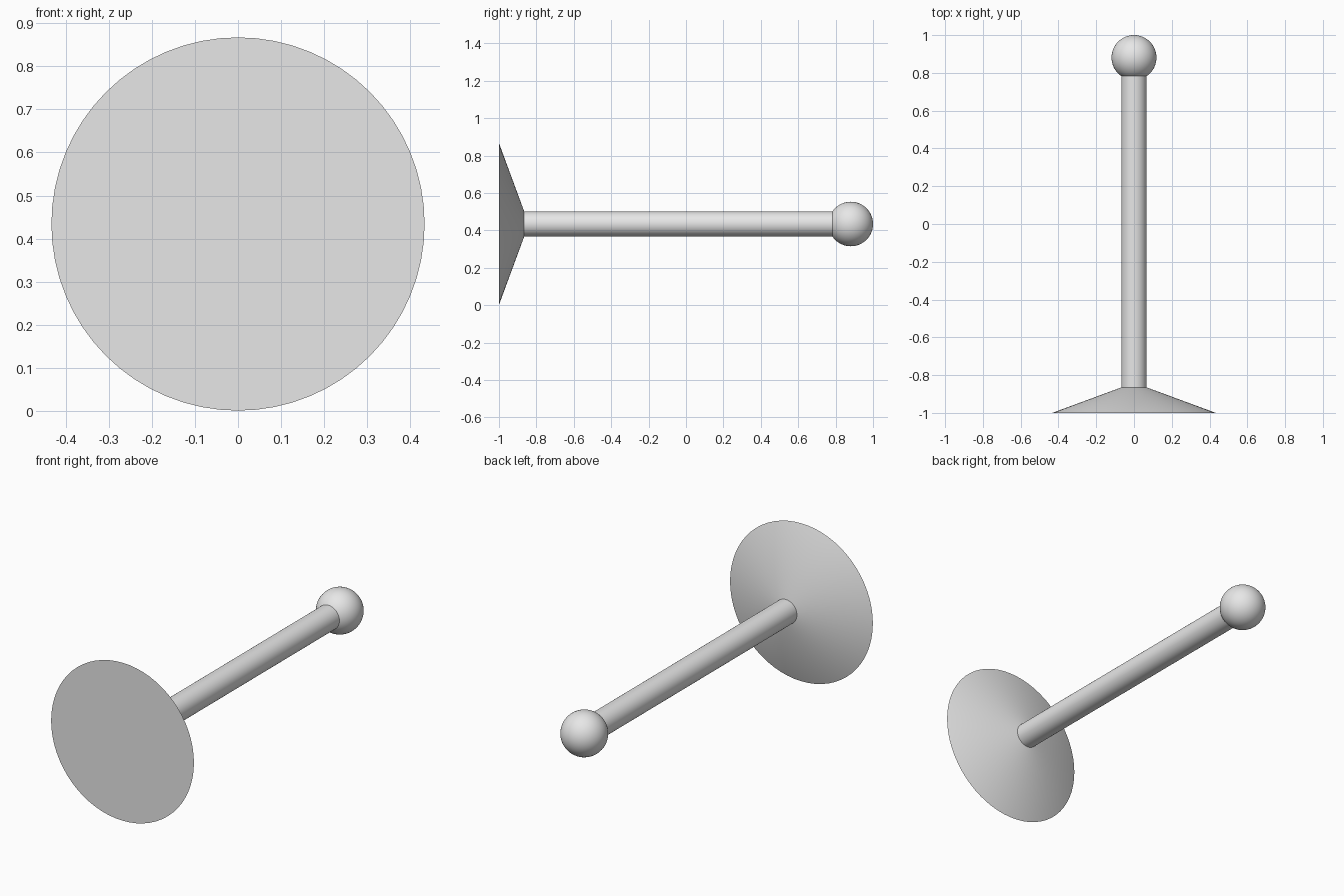
import bpy
import math

default = bpy.data.objects.get("Cube")
if default:
    bpy.data.objects.remove(default, do_unlink=True)

AXIS_Z = 0.434          # height of the common axis
ROD_R = 0.067
BASE_R = 0.433
BALL_R = 0.119

grey = bpy.data.materials.new("light grey")
grey.use_nodes = True
grey.diffuse_color = (0.8, 0.8, 0.8, 1)
grey.node_tree.nodes["Principled BSDF"].inputs["Base Color"].default_value = (0.8, 0.8, 0.8, 1)


def finish(name):
    obj = bpy.context.object
    obj.name = name
    obj.data.materials.append(grey)
    bpy.ops.object.shade_smooth_by_angle(angle=math.radians(30))


def tapered(name, y0, r0, y1, r1):
    """Round solid along y from radius r0 at y0 to radius r1 at y1."""
    bpy.ops.mesh.primitive_cone_add(
        vertices=64, radius1=r0, radius2=r1, depth=y1 - y0,
        location=(0, (y0 + y1) / 2, AXIS_Z), rotation=(-math.pi / 2, 0, 0))
    finish(name)


# Flared base with a flat front
tapered("flared_base", -1, BASE_R, -0.865, ROD_R)

# Straight rod, sunk slightly into the ball
tapered("rod", -0.865, ROD_R, 0.785, ROD_R)

# Ball at the end of the rod
bpy.ops.mesh.primitive_uv_sphere_add(
    segments=64, ring_count=32, radius=BALL_R,
    location=(0, 1 - BALL_R, AXIS_Z), rotation=(-math.pi / 2, 0, 0))
finish("end_ball")
